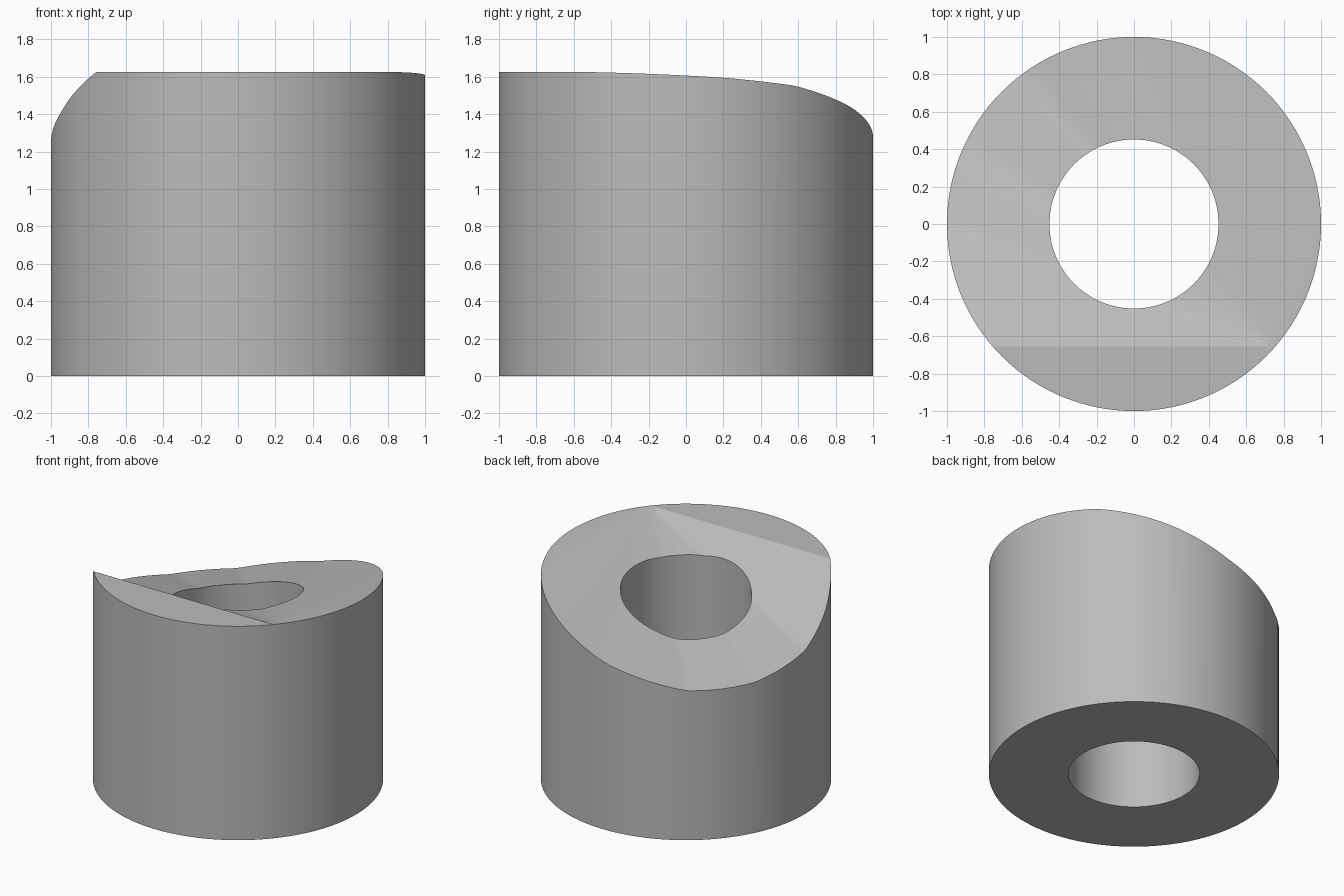
import bpy, bmesh, math

if "Cube" in bpy.data.objects:
    bpy.data.objects.remove(bpy.data.objects["Cube"], do_unlink=True)

HEIGHT, BORE, RIDGE_Y, APEX_X = 1.626, 0.452, -0.655, 0.755
SEGMENTS, RINGS = 128, 14

# slope of the dished face by bearing (degrees) around the apex at the ridge end
SLOPES = [(0, 0), (4, .046), (11, .125), (20.3, .204), (34, .243), (47.8, .247),
          (65.3, .194), (79, .124), (92.8, .06), (104.5, .036), (125, .01), (145, 0), (181, 0)]


def slope(bearing):
    for (a, u), (b, v) in zip(SLOPES, SLOPES[1:]):
        if bearing <= b:
            return u + (v - u) * (bearing - a) / (b - a)
    return 0


def top_height(x, y):
    dx, dy = APEX_X - x, y - RIDGE_Y
    if dy <= 1e-5:
        return HEIGHT
    return HEIGHT - math.hypot(dx, dy) * slope(math.degrees(math.atan2(dy, dx)))


# flat ring, split along the ridge
bm = bmesh.new()
rows = []
for i in range(RINGS + 1):
    r = BORE + (1 - BORE) * i / RINGS
    rows.append([bm.verts.new((r * math.cos(k * math.tau / SEGMENTS),
                               r * math.sin(k * math.tau / SEGMENTS), 0))
                 for k in range(SEGMENTS)])
for inner, outer in zip(rows, rows[1:]):
    for k in range(SEGMENTS):
        n = (k + 1) % SEGMENTS
        bm.faces.new((inner[k], outer[k], outer[n], inner[n]))
bmesh.ops.bisect_plane(bm, geom=bm.verts[:] + bm.edges[:] + bm.faces[:], dist=1e-5,
                       plane_co=(0, RIDGE_Y, 0), plane_no=(0, 1, 0))

# raise the ring into a bored cylinder with the dished top
raised = bmesh.ops.extrude_face_region(bm, geom=bm.faces[:], use_keep_orig=True)
for v in raised["geom"]:
    if isinstance(v, bmesh.types.BMVert):
        v.co.z = top_height(v.co.x, v.co.y)
bmesh.ops.recalc_face_normals(bm, faces=bm.faces[:])

mesh = bpy.data.meshes.new("bored_cylinder")
bm.to_mesh(mesh)
bm.free()
body = bpy.data.objects.new("bored_cylinder", mesh)
bpy.context.collection.objects.link(body)

# plain grey
grey = bpy.data.materials.new("grey")
grey.use_nodes = True
colour = (0.5, 0.5, 0.5, 1)
grey.diffuse_color = colour
grey.node_tree.nodes["Principled BSDF"].inputs["Base Color"].default_value = colour
mesh.materials.append(grey)

bpy.context.view_layer.objects.active = body
body.select_set(True)
bpy.ops.object.shade_smooth_by_angle(angle=math.radians(15))
